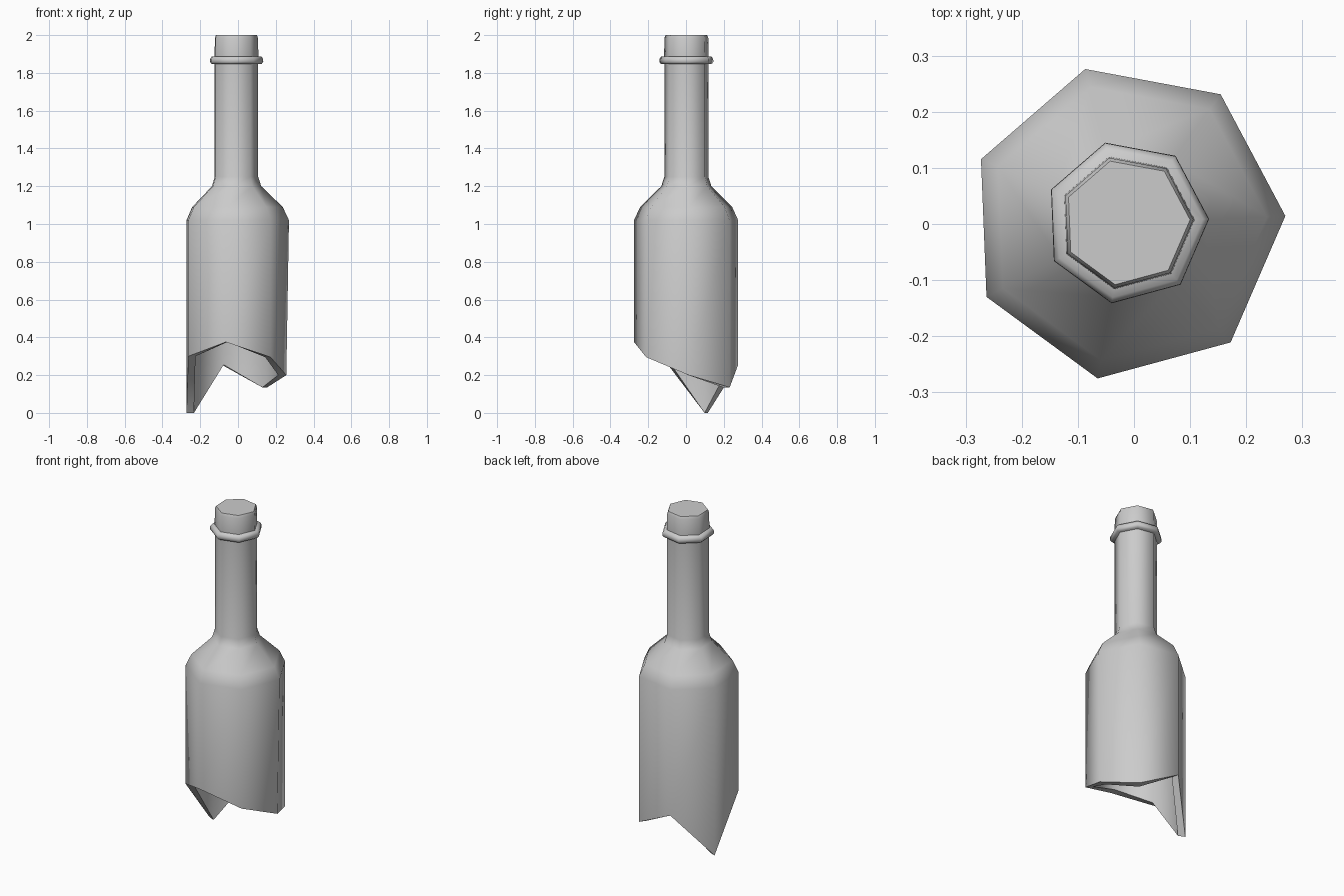
import bpy, bmesh, math

if "Cube" in bpy.data.objects:
    bpy.data.objects.remove(bpy.data.objects["Cube"])

SIDES = 7
CX, CY, TURN = -0.013, 0.003, math.radians(2.3)
# height of the broken edge at each corner of the heptagon
BREAK = [0.20, 0.135, 0.255, 0.0, 0.30, 0.375, 0.295]


def point(i, r, z):
    a = TURN + math.tau * i / SIDES
    return (CX + r * math.cos(a), CY + r * math.sin(a), z)


def lathe(name, profile, closed=False, cap_start=False, cap_end=False):
    """Seven-sided lathe; a height of None follows the broken edge."""
    bm = bmesh.new()
    rows = []
    for r, z in profile:
        row = []
        for i in range(SIDES):
            rr = r
            if z is None and i == 0:
                rr -= 0.014
            row.append(bm.verts.new(point(i, rr, BREAK[i] if z is None else z)))
        rows.append(row)
    pairs = list(zip(rows, rows[1:]))
    if closed:
        pairs.append((rows[-1], rows[0]))
    for a, b in pairs:
        for i in range(SIDES):
            j = (i + 1) % SIDES
            bm.faces.new((a[i], a[j], b[j], b[i]))
    if cap_start:
        bm.faces.new(rows[0][::-1])
    if cap_end:
        bm.faces.new(rows[-1])
    bmesh.ops.recalc_face_normals(bm, faces=bm.faces)
    me = bpy.data.meshes.new(name)
    bm.to_mesh(me)
    bm.free()
    ob = bpy.data.objects.new(name, me)
    bpy.context.collection.objects.link(ob)
    bpy.ops.object.select_all(action='DESELECT')
    ob.select_set(True)
    bpy.context.view_layer.objects.active = ob
    bpy.ops.object.shade_smooth_by_angle(angle=math.radians(58))
    return ob


# hollow glass: outside going up, then inside coming back down to the break
outer = [(0.283, None), (0.283, 1.02), (0.25, 1.09), (0.136, 1.20),
         (0.120, 1.25), (0.120, 1.87)]
inner = [(0.085, 1.87), (0.085, 1.24), (0.10, 1.17), (0.21, 1.06),
         (0.24, 1.0), (0.24, None)]
lathe("broken_bottle", outer + inner, closed=True)

# raised ring round the neck
lathe("lip_ring", [(0.10, 1.847), (0.138, 1.847), (0.147, 1.858),
                   (0.146, 1.874), (0.136, 1.888), (0.10, 1.888)], closed=True)

# closed mouth above the ring
lathe("mouth", [(0.121, 1.86), (0.121, 1.89), (0.119, 1.985), (0.113, 2.0)],
      cap_start=True, cap_end=True)
